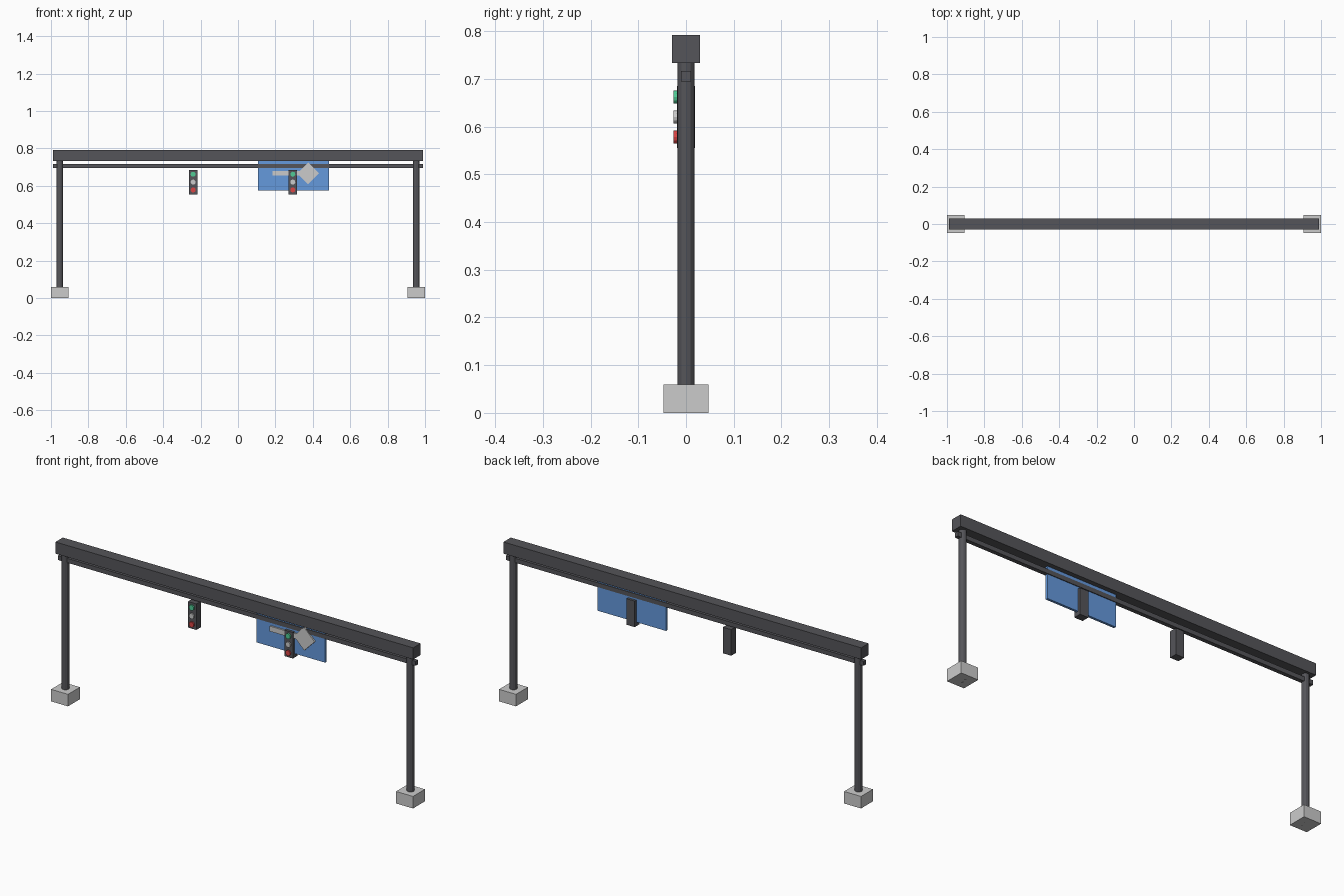
import bpy
from math import radians

if "Cube" in bpy.data.objects:
    bpy.data.objects.remove(bpy.data.objects["Cube"])


def material(name, rgb):
    m = bpy.data.materials.new(name)
    m.diffuse_color = (*rgb, 1)
    m.use_nodes = True
    m.node_tree.nodes["Principled BSDF"].inputs["Base Color"].default_value = m.diffuse_color
    return m


steel = material("dark_steel", (0.09, 0.09, 0.1))
blue = material("sign_blue", (0.13, 0.32, 0.72))
green = material("lamp_green", (0.08, 0.6, 0.3))
red = material("lamp_red", (0.7, 0.06, 0.06))


def finish(name, mat):
    ob = bpy.context.object
    ob.name = name
    if mat:
        ob.data.materials.append(mat)
    return ob


def box(name, centre, size, mat=None, tilt=0):
    bpy.ops.mesh.primitive_cube_add(size=1, location=centre)
    ob = finish(name, mat)
    ob.scale = size
    ob.rotation_euler.y = radians(tilt)
    return ob


def cylinder(name, centre, radius, depth, mat=None, sides=12, pitch=0):
    bpy.ops.mesh.primitive_cylinder_add(
        vertices=sides, radius=radius, depth=depth, location=centre,
        rotation=(radians(pitch), 0, 0))
    return finish(name, mat)


# Footings and posts
for side, x in (("left", -0.953), ("right", 0.953)):
    box(f"{side}_footing", (x, 0, 0.03), (0.094, 0.094, 0.06))
    cylinder(f"{side}_post", (x, 0, 0.3685), 0.018, 0.737, steel)

# Overhead beam and lower rail
box("main_beam", (0, 0, 0.763), (1.976, 0.058, 0.058), steel)
box("lower_rail", (0, 0, 0.706), (1.976, 0.02, 0.022), steel)

# Direction sign with arrow shaft and diamond head
box("sign_panel", (0.296, 0, 0.655), (0.38, 0.012, 0.16), blue)
box("arrow_shaft", (0.265, -0.008, 0.667), (0.16, 0.012, 0.026))
box("arrow_head", (0.375, -0.008, 0.667), (0.082, 0.012, 0.082), tilt=45)

# Traffic signals with three lamps each
for side, x in (("left", -0.24), ("right", 0.293)):
    box(f"{side}_signal_housing", (x, 0, 0.62), (0.046, 0.038, 0.13), steel)
    for label, z, mat in (("green", 0.662, green), ("middle", 0.62, None),
                          ("red", 0.578, red)):
        cylinder(f"{side}_{label}_lamp", (x, -0.02, z), 0.0135, 0.012,
                 mat, pitch=90)
